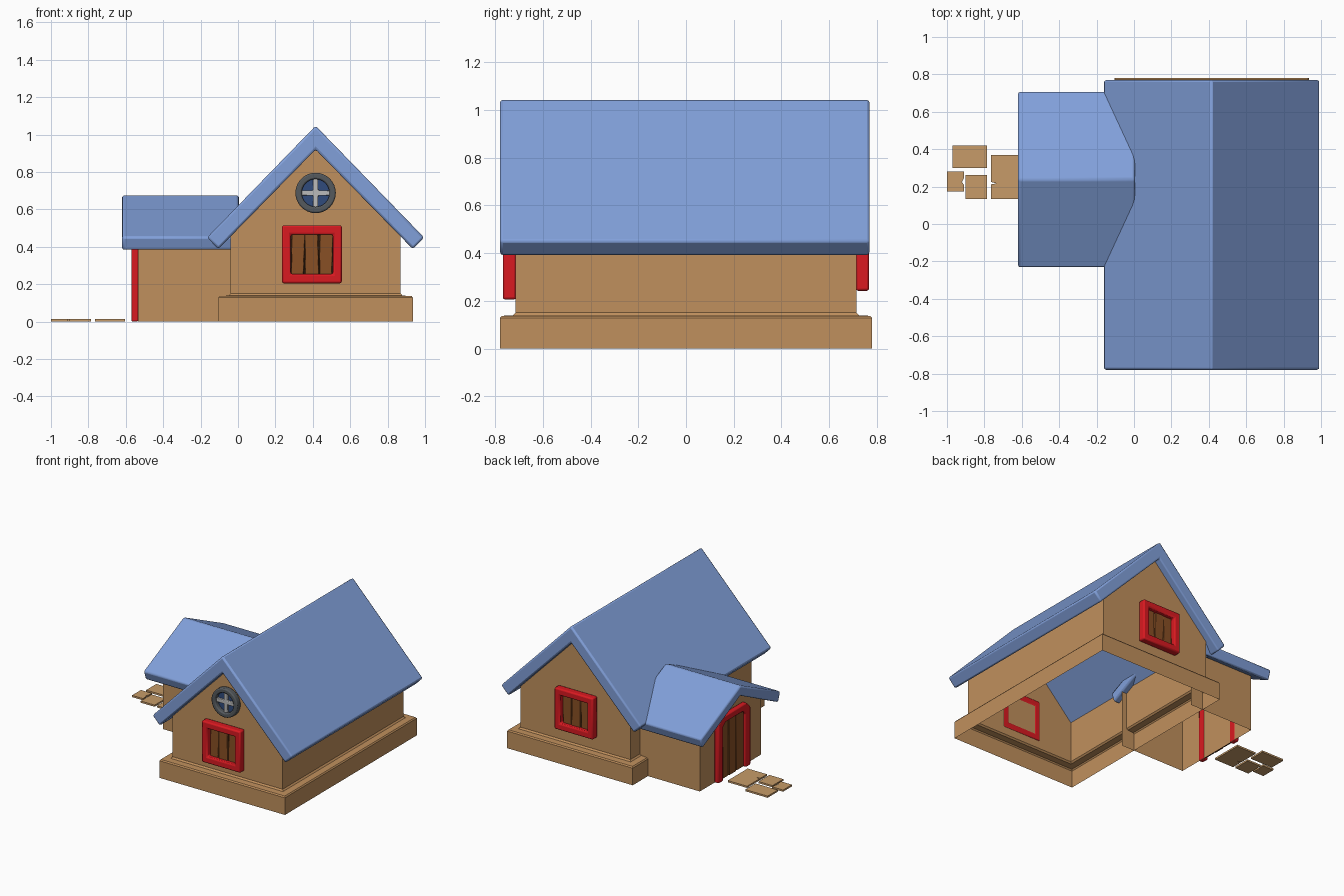
import bpy, bmesh, math

if "Cube" in bpy.data.objects:
    bpy.data.objects.remove(bpy.data.objects["Cube"])


def material(name, r, g, b):
    m = bpy.data.materials.new(name)
    m.diffuse_color = (r, g, b, 1)
    m.use_nodes = True
    m.node_tree.nodes["Principled BSDF"].inputs["Base Color"].default_value = m.diffuse_color
    return m


BLUE = material("roof_blue", .22, .35, .70)
TAN = material("wall_tan", .53, .28, .11)
STONE = material("path_stone", .57, .33, .14)
RED = material("frame_red", .70, .01, .015)
WOOD = material("plank_wood", .25, .08, .018)
DARK = material("gap_dark", .03, .012, .005)
STEEL = material("ring_grey", .09, .10, .11)
GLASS = material("glass_blue", .03, .07, .2)
PALE = material("cross_grey", .5, .5, .5)


def finish(name, bm, mat, bevel=0, segments=2, solid=True):
    if solid:
        bmesh.ops.recalc_face_normals(bm, faces=bm.faces)
    me = bpy.data.meshes.new(name)
    bm.to_mesh(me)
    bm.free()
    ob = bpy.data.objects.new(name, me)
    bpy.context.collection.objects.link(ob)
    me.materials.append(mat)
    if bevel:
        mod = ob.modifiers.new("bevel", 'BEVEL')
        mod.width, mod.segments, mod.limit_method = bevel, segments, 'ANGLE'
        mod.angle_limit = math.radians(40)
    bpy.ops.object.select_all(action='DESELECT')
    bpy.context.view_layer.objects.active = ob
    ob.select_set(True)
    bpy.ops.object.shade_smooth_by_angle(angle=math.radians(35))
    return ob


def place(p, d, axis):
    a, b = p
    return {'x': (d, a, b), 'y': (a, d, b), 'z': (a, b, d)}[axis]


def prism(name, pts, d0, d1, axis, mat, bevel=0):
    """Outline extruded along an axis."""
    bm = bmesh.new()
    f = bm.faces.new([bm.verts.new(place(p, d0, axis)) for p in pts])
    top = bmesh.ops.extrude_face_region(bm, geom=[f])["geom"]
    for v in top:
        if isinstance(v, bmesh.types.BMVert):
            v.co["xyz".index(axis)] = d1
    if not f.is_valid or len(bm.faces) < len(pts) + 2:
        bm.faces.new([v for v in bm.verts][:len(pts)])
    return finish(name, bm, mat, bevel)


def ring(name, outer, inner, d0, d1, axis, mat, bevel=0):
    """Closed frame between two matching outlines."""
    bm = bmesh.new()
    loops = [[bm.verts.new(place(p, d, axis)) for p in pts]
             for pts, d in ((outer, d0), (outer, d1), (inner, d1), (inner, d0))]
    n = len(outer)
    for k in range(4):
        A, B = loops[k], loops[(k + 1) % 4]
        for i in range(n):
            j = (i + 1) % n
            bm.faces.new((A[i], A[j], B[j], B[i]))
    return finish(name, bm, mat, bevel)


def rect(a0, a1, b0, b1):
    return [(a0, b0), (a1, b0), (a1, b1), (a0, b1)]


def circle(a, b, r, n=32):
    return [(a + r * math.cos(2 * math.pi * i / n), b + r * math.sin(2 * math.pi * i / n))
            for i in range(n)]


# Main walls: open shell with a stepped footing and two gables
X0, X1, Y, CX = -.04, .87, .715, .415
bm = bmesh.new()
rings = []
for off, z in ((.065, 0), (.065, .128), (.058, .137), (.010, .139), (0, .150)):
    rings.append([bm.verts.new((x, y, z)) for x, y in
                  ((X0 - off, -Y - off), (X1 + off, -Y - off), (X1 + off, Y + off), (X0 - off, Y + off))])
for A, B in zip(rings, rings[1:]):
    for i in range(4):
        j = (i + 1) % 4
        bm.faces.new((A[i], A[j], B[j], B[i]))
last = rings[-1]
eave = [bm.verts.new((v.co.x, v.co.y, .465)) for v in last]
for i in range(4):
    j = (i + 1) % 4
    loop = [last[i], last[j], eave[j], eave[i]]
    if i in (0, 2):
        loop.insert(3, bm.verts.new((CX, last[i].co.y, .925)))
    bm.faces.new(loop)
finish("main_walls", bm, TAN, solid=False)

# Annex walls: open at the bottom and on the house side
AY = .2375
bm = bmesh.new()
path = ((0, AY + .3625), (-.535, AY + .3625), (-.535, AY - .3625), (0, AY - .3625))
low = [bm.verts.new((x, y, 0)) for x, y in path]
high = [bm.verts.new((x, y, .435)) for x, y in path]
for i in range(3):
    loop = [low[i], low[i + 1], high[i + 1], high[i]]
    if i == 1:
        loop.insert(3, bm.verts.new((-.535, AY, .604)))
    bm.faces.new(loop)
finish("annex_walls", bm, TAN, solid=False)


# Roofs: folded slabs
def roof(name, c, half, top, edge, inset, low_z, under, d0, d1, axis):
    pts = [(c, top), (c + half, edge), (c + half - inset, low_z), (c, under),
           (c - half + inset, low_z), (c - half, edge)]
    prism(name, pts, d0, d1, axis, BLUE, .012)


roof("main_roof", CX, .58, 1.047, .45, .06, .388, .92, -.78, .77, 'y')
roof("annex_roof", AY, .4725, .677, .452, .025, .38, .60, -.62, .005, 'x')


# Shuttered windows on both gables
def window(name, z, s):
    a0, a1, b0, b1 = CX - .18, CX + .14, z, z + .31
    ring(name + "_frame", rect(a0, a1, b0, b1), rect(a0 + .047, a1 - .047, b0 + .05, b1 - .05),
         s * .712, s * .768, 'y', RED, .01)
    prism(name + "_backing", rect(a0 + .03, a1 - .03, b0 + .03, b1 - .03), s * .716, s * .722, 'y', DARK)
    w = .226 / 3
    for i in range(3):
        x = a0 + .047 + i * w
        t = (.004, -.003, .003)[i]
        prism(f"{name}_plank_{i + 1}", [(x + .002, b0 + .04), (x + w - .003 - t, b0 + .04),
              (x + w - .003 + t, b1 - .04), (x + .002 + t, b1 - .04)],
              s * .718, s * (.736 + .003 * (i % 2)), 'y', WOOD, .004)


window("front_window", .205, -1)
window("back_window", .242, 1)

# Round attic window
RZ = .688
ring("round_window_ring", circle(CX, RZ, .108), circle(CX, RZ, .074), -.712, -.757, 'y', STEEL, .008)
prism("round_window_glass", circle(CX, RZ, .085), -.716, -.725, 'y', GLASS)
c, r = .014, .078
prism("round_window_cross", [(CX + a, RZ + b) for a, b in (
    (-c, -r), (c, -r), (c, -c), (r, -c), (r, c), (c, c),
    (c, r), (-c, r), (-c, c), (-r, c), (-r, -c), (-c, -c))], -.72, -.742, 'y', PALE, .004)


# Door in the annex gable
def arch(w, h, k):
    return [(AY - w, 0), (AY - w, h - k), (AY - w + k, h), (AY + w - k, h), (AY + w, h - k), (AY + w, 0)]


prism("door_frame", arch(.19, .48, .045) + arch(.135, .43, .03)[::-1], -.533, -.57, 'x', RED, .008)
prism("door_backing", arch(.145, .44, .03), -.537, -.541, 'x', DARK)
for i in range(3):
    y = AY - .135 + i * .09
    prism(f"door_plank_{i + 1}", rect(y + .003, y + .087, .004, .43), -.538, -.552 - .003 * (i % 2), 'x', WOOD, .004)

# Stepping stones
stones = [
    [(-.765, .135), (-.605, .135), (-.605, .37), (-.765, .37), (-.765, .225), (-.735, .217), (-.765, .212)],
    rect(-.97, -.785, .30, .42),
    rect(-.90, -.785, .135, .263),
    [(-1, .175), (-.91, .175), (-.91, .21), (-.92, .225), (-.91, .245), (-.91, .28), (-1, .28)],
]
for i, pts in enumerate(stones):
    prism(f"path_stone_{i + 1}", pts, 0, .013, 'z', STONE)
